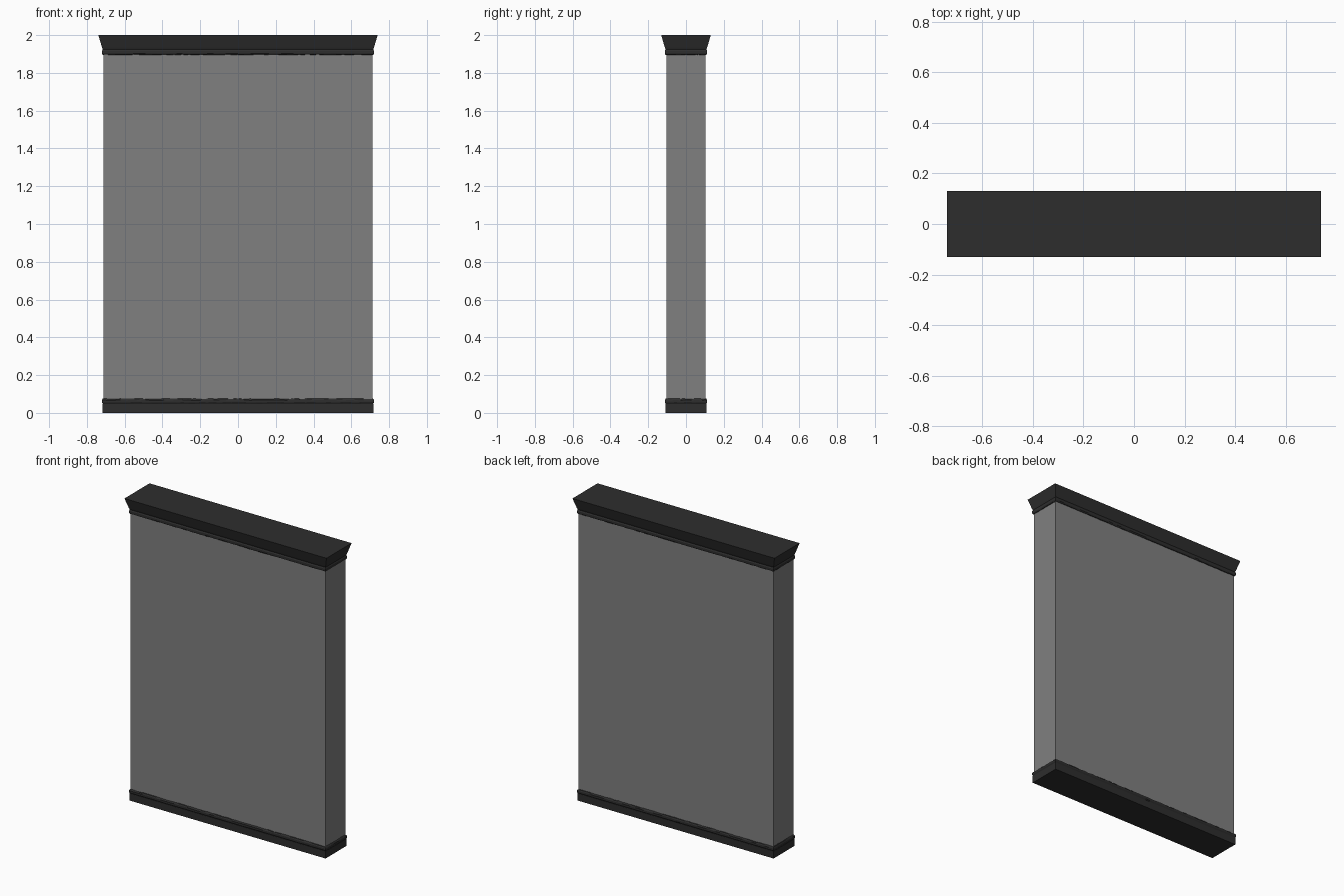
import bpy, bmesh, random

if "Cube" in bpy.data.objects:
    bpy.data.objects.remove(bpy.data.objects["Cube"])

random.seed(4)
HX, HY = 0.712, 0.104          # half size of the wall slab


def material(name, rgba):
    m = bpy.data.materials.new(name)
    m.diffuse_color = rgba
    m.use_nodes = True
    m.node_tree.nodes["Principled BSDF"].inputs["Base Color"].default_value = m.diffuse_color
    return m


grey = material("wall_grey", (0.215, 0.215, 0.215, 0.9))
dark = material("trim_charcoal", (0.027, 0.027, 0.027, 1.0))


def outline(d, nx, ny):
    """Points round a rectangle that is d larger than the slab."""
    x, y = HX + d, HY + d
    c = [(-x, -y), (x, -y), (x, y), (-x, y)]
    pts = []
    for i, n in enumerate((nx, ny, nx, ny)):
        a, b = c[i], c[(i + 1) % 4]
        for k in range(n):
            t = k / n
            pts.append((a[0] + (b[0] - a[0]) * t, a[1] + (b[1] - a[1]) * t))
    return pts


def loft(name, profile, mat, nx=1, ny=1):
    """Stack rectangles given as (offset, height, roughness), bottom to top."""
    bm = bmesh.new()
    rings = []
    for d, z, rough in profile:
        rings.append([bm.verts.new((x, y, z + random.uniform(-rough, rough)))
                      for x, y in outline(d, nx, ny)])
    for lo, hi in zip(rings, rings[1:]):
        n = len(lo)
        for i in range(n):
            j = (i + 1) % n
            bm.faces.new((lo[i], lo[j], hi[j], hi[i]))
    bm.faces.new(rings[0][::-1])
    bm.faces.new(rings[-1])
    me = bpy.data.meshes.new(name)
    bm.to_mesh(me)
    bm.free()
    me.materials.append(mat)
    ob = bpy.data.objects.new(name, me)
    bpy.context.collection.objects.link(ob)
    return ob


# Plain wall slab
loft("wall_slab", [(0, 0.04, 0), (0, 1.93, 0)], grey)

# Skirting with a rough bead along its top edge
loft("base_trim", [(0.005, 0, 0), (0.005, 0.048, 0)], dark)
loft("base_bead", [(0.003, 0.048, 0), (0.008, 0.056, 0.001),
                   (0.008, 0.067, 0.001), (0.004, 0.073, 0.0025),
                   (-0.004, 0.077, 0.002)], dark, 44, 8)

# Crown: rough bead below a flared cap
loft("crown_bead", [(-0.004, 1.894, 0.001), (0.004, 1.897, 0.0015),
                    (0.008, 1.903, 0.001), (0.008, 1.916, 0.001),
                    (0.004, 1.924, 0)], dark, 44, 8)
loft("crown_cap", [(0.004, 1.924, 0), (0.008, 1.934, 0),
                   (0.027, 2.0, 0)], dark)
